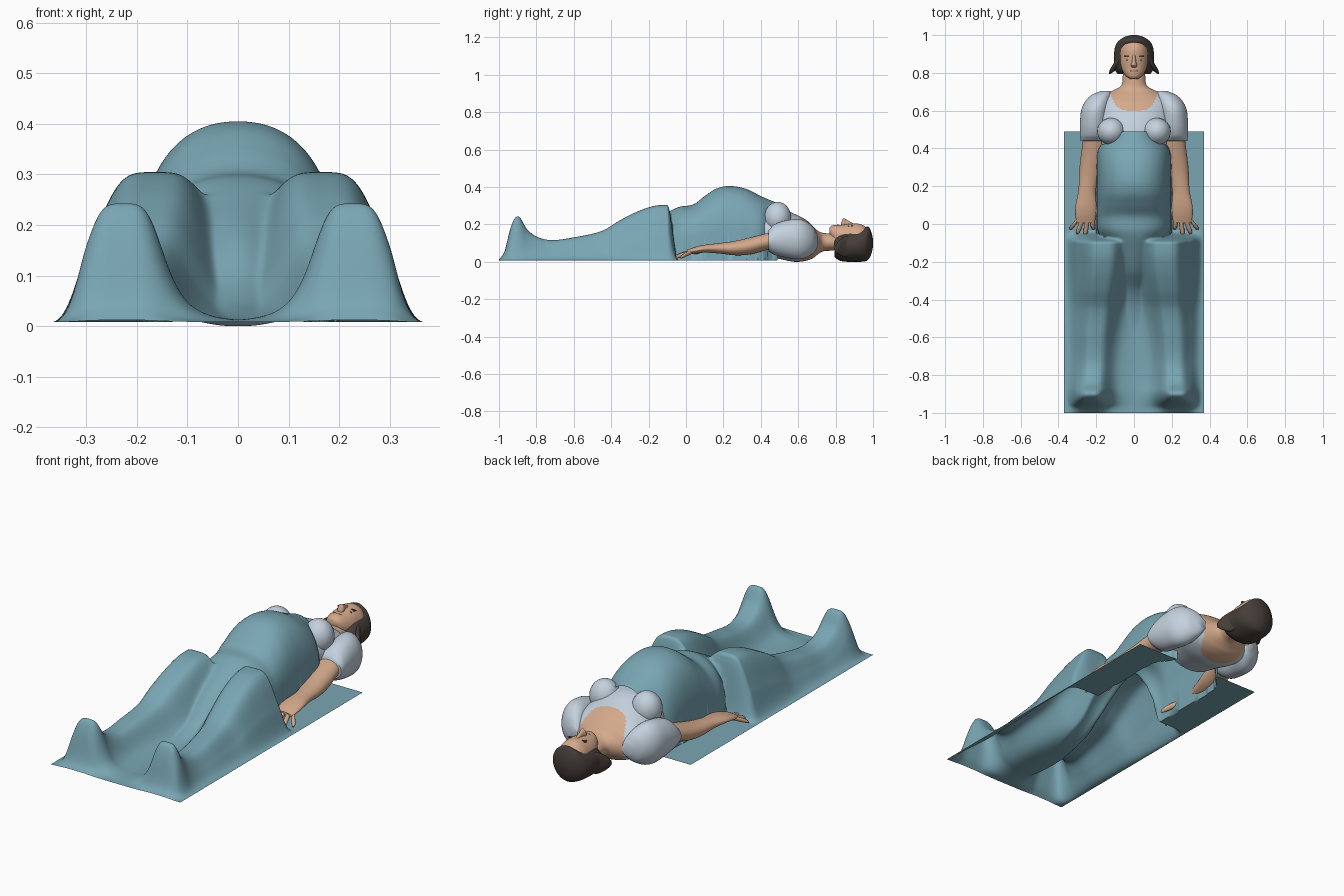
import bpy, bmesh, math

if "Cube" in bpy.data.objects:
    bpy.data.objects.remove(bpy.data.objects["Cube"])


def material(name, rgb):
    m = bpy.data.materials.new(name)
    m.use_nodes = True
    m.diffuse_color = (*rgb, 1)
    m.node_tree.nodes["Principled BSDF"].inputs["Base Color"].default_value = (*rgb, 1)
    return m


TEAL = material("teal blanket", (0.19, 0.38, 0.45))
WHITE = material("pale blue blouse", (0.55, 0.64, 0.73))
SKIN = material("skin", (0.66, 0.40, 0.26))
HAIR = material("dark brown hair", (0.06, 0.047, 0.04))
LIPS = material("lips", (0.45, 0.22, 0.16))


def smooth(a, b, v):
    t = min(1, max(0, (v - a) / (b - a)))
    return t * t * (3 - 2 * t)


def spline(keys, y):
    """Smooth interpolation of rows (y, values...) at y, with y rising."""
    y = min(max(y, keys[0][0]), keys[-1][0])
    i = 0
    while i < len(keys) - 2 and y > keys[i + 1][0]:
        i += 1
    k0, k1 = keys[i], keys[i + 1]
    before, after = keys[max(i - 1, 0)], keys[min(i + 2, len(keys) - 1)]
    d = k1[0] - k0[0]
    t = (y - k0[0]) / d
    out = []
    for c in range(1, len(k0)):
        m0 = (k1[c] - before[c]) / (k1[0] - before[0]) * d
        m1 = (after[c] - k0[c]) / (after[0] - k0[0]) * d
        out.append((2*t**3 - 3*t*t + 1) * k0[c] + (t**3 - 2*t*t + t) * m0
                   + (3*t*t - 2*t**3) * k1[c] + (t**3 - t*t) * m1)
    return out


def finish(name, bm, mats, angle=60):
    bmesh.ops.recalc_face_normals(bm, faces=bm.faces)
    me = bpy.data.meshes.new(name)
    bm.to_mesh(me)
    bm.free()
    for m in mats:
        me.materials.append(m)
    ob = bpy.data.objects.new(name, me)
    bpy.context.collection.objects.link(ob)
    bpy.ops.object.select_all(action='DESELECT')
    ob.select_set(True)
    bpy.context.view_layer.objects.active = ob
    bpy.ops.object.shade_smooth_by_angle(angle=math.radians(angle))
    return ob


def loft(name, keys, *mats, side=1, segs=24, steps=5, rule=None):
    """Elliptical rings along y; each key is (y, x, z, half width, half height)."""
    keys = sorted(keys)
    bm = bmesh.new()
    rings = []
    ys = [a[0] + (b[0] - a[0]) * i / steps for a, b in zip(keys, keys[1:]) for i in range(steps)]
    for y in ys + [keys[-1][0]]:
        x, z, rx, rz = spline(keys, y)
        angles = [2 * math.pi * j / segs for j in range(segs)]
        rings.append([bm.verts.new((side * (x + rx * math.cos(a)), y, max(0, z + rz * math.sin(a))))
                      for a in angles])
    for r0, r1 in zip(rings, rings[1:]):
        for j in range(segs):
            k = (j + 1) % segs
            bm.faces.new((r0[j], r0[k], r1[k], r1[j]))
    bm.faces.new(rings[0])
    bm.faces.new(rings[-1])
    if rule:
        for f in bm.faces:
            f.material_index = rule(f.calc_center_median())
    return finish(name, bm, mats)


def ball(name, mat, center, radii):
    bm = bmesh.new()
    bmesh.ops.create_uvsphere(bm, u_segments=24, v_segments=16, radius=1)
    bmesh.ops.scale(bm, vec=radii, verts=bm.verts)
    bmesh.ops.translate(bm, vec=center, verts=bm.verts)
    return finish(name, bm, [mat])


# Blanket: a draped sheet; leg rows are (y, height, centre x, half width)
LEGS = [(-1, .004, .23, .085), (-.97, .05, .23, .085), (-.94, .17, .23, .085),
        (-.915, .23, .228, .085), (-.89, .235, .225, .085), (-.85, .17, .22, .085),
        (-.8, .13, .215, .085), (-.72, .11, .21, .085), (-.6, .125, .205, .09),
        (-.45, .16, .19, .1), (-.35, .22, .18, .115), (-.25, .27, .17, .125),
        (-.15, .3, .165, .13), (0, .3, .165, .13)]
# Trunk rows are (y, height, half width, wall roundness)
TRUNK = [(-1, 0, .1, 1), (-.6, .004, .1, 1), (-.45, .03, .1, 1), (-.35, .08, .1, 1),
         (-.25, .17, .12, .9), (-.12, .25, .16, .6), (-.04, .29, .195, .34),
         (.04, .305, .2, .3), (.1, .35, .2, .3), (.16, .39, .2, .3), (.23, .405, .2, .3),
         (.32, .39, .2, .3), (.4, .35, .19, .3), (.45, .328, .15, .3), (.49, .312, .13, .3)]


def drape(x, y):
    height, cx, w = spline(LEGS, y)
    height *= 1 - smooth(-.1, -.04, y)
    taper = 1 - smooth(.3, .37, abs(x))
    parts = [height * taper / (1 + ((x - s * cx) / w) ** 4) for s in (-1, 1)]
    top, half, power = spline(TRUNK, y)
    parts.append(max(0, top) * max(0, 1 - abs(x / half) ** 2.2) ** power)
    return .008 + .98 * sum(max(0, p) ** 8 for p in parts) ** (1 / 8)


NX, NY = 148, 200
bm = bmesh.new()
grid = []
for j in range(NY + 1):
    y = -1 + 1.49 * j / NY
    row = [-.37 + .74 * i / NX for i in range(NX + 1)]
    grid.append([bm.verts.new((x, y, drape(x, y))) for x in row])
for r0, r1 in zip(grid, grid[1:]):
    for i in range(NX):
        bm.faces.new((r0[i], r0[i + 1], r1[i + 1], r1[i]))
finish("blanket", bm, [TEAL], 85)

# Torso and neck, with a scooped neckline front and back
loft("torso", [(.42, 0, .16, .17, .13), (.5, 0, .15, .185, .135), (.58, 0, .128, .2, .128),
               (.64, 0, .115, .2, .11), (.68, 0, .105, .165, .085), (.705, 0, .103, .115, .063),
               (.73, 0, .105, .07, .05), (.78, 0, .105, .06, .045), (.85, 0, .105, .055, .035)],
     WHITE, SKIN, segs=96, steps=10,
     rule=lambda c: int(c.y > .6 + .1 * (c.x / .13) ** 4 or c.y > .715))

# Head and face
loft("head", [(.768, 0, .165, .022, .018), (.785, 0, .15, .045, .045), (.83, 0, .13, .068, .068),
              (.88, 0, .115, .076, .088), (.93, 0, .11, .075, .092), (.965, 0, .105, .06, .075),
              (.985, 0, .1, .03, .04)], SKIN, segs=40)
loft("nose", [(.828, 0, .195, .01, .01), (.84, 0, .205, .017, .025), (.855, 0, .204, .012, .023),
              (.885, 0, .198, .008, .012), (.91, 0, .192, .006, .006)], SKIN)
ball("lips", LIPS, (0, .811, .191), (.024, .007, .008))
ball("chin", SKIN, (0, .786, .176), (.024, .018, .018))
loft("hair", [(.795, 0, .075, .088, .05), (.82, 0, .08, .103, .073), (.86, 0, .085, .105, .085),
              (.92, 0, .086, .104, .086), (.955, 0, .092, .093, .09), (.975, 0, .1, .075, .088),
              (.992, 0, .1, .045, .055), (1, 0, .1, .015, .02)], HAIR, segs=48)

FINGERS = [("index_finger", .228, .215, -.03), ("middle_finger", .247, .258, -.063),
           ("ring_finger", .268, .3, -.053), ("little_finger", .287, .335, -.03)]
for side, label in ((1, "left"), (-1, "right")):
    ball(label + "_eye", HAIR, (side * .03, .869, .188), (.013, .004, .006))
    loft(label + "_brow", [(.884, .032, .193, .018, .004), (.891, .034, .193, .02, .005)],
         HAIR, side=side)
    loft(label + "_hair_flick", [(.795, .128, .07, .004, .012), (.815, .113, .075, .016, .035),
                                 (.85, .09, .08, .018, .055), (.88, .08, .085, .015, .05)],
         HAIR, side=side)
    ball(label + "_bust", WHITE, (side * .12, .49, .235), (.075, .072, .085))
    # Short sleeve
    loft(label + "_sleeve", [(.44, .208, .112, .074, .055), (.47, .21, .118, .076, .08),
                             (.54, .21, .122, .076, .1), (.62, .2, .12, .074, .105),
                             (.68, .175, .115, .055, .07), (.705, .15, .11, .025, .03)],
         WHITE, side=side, segs=40)
    # Forearm and palm
    loft(label + "_arm", [(.005, .256, .052, .048, .012), (.05, .256, .062, .055, .018),
                          (.1, .254, .07, .055, .021), (.18, .248, .072, .046, .028),
                          (.26, .235, .073, .056, .038), (.34, .22, .084, .064, .045),
                          (.43, .208, .107, .064, .045), (.5, .205, .12, .06, .05)],
         SKIN, side=side, segs=32)
    for name, x0, x1, tip in FINGERS:
        loft(label + "_" + name, [(tip, x1, .022, .005, .005), (tip + .012, x1 * .9 + x0 * .1, .03, .011, .01),
                                  (.035, x0, .056, .013, .012)], SKIN, side=side, segs=12)
    loft(label + "_thumb", [(.008, .172, .035, .006, .006), (.025, .178, .042, .012, .012),
                            (.06, .2, .056, .016, .014), (.1, .225, .066, .018, .014)],
         SKIN, side=side, segs=12)
